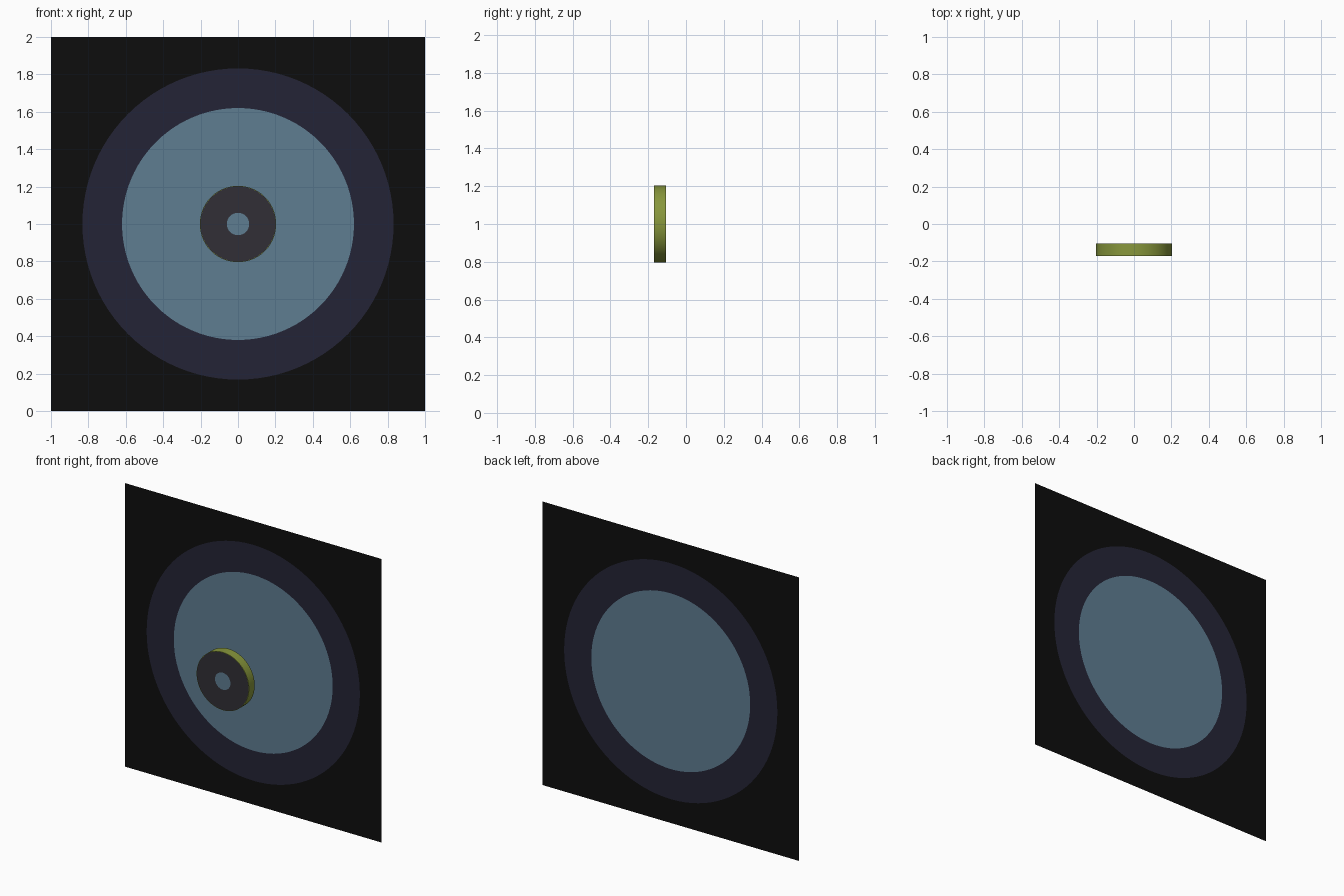
import bpy, bmesh, math

if "Cube" in bpy.data.objects:
    bpy.data.objects.remove(bpy.data.objects["Cube"])

N = 96          # segments of the round shapes (multiple of 8 so square corners are hit)
CZ = 1.0        # height of the common centre


def material(name, rgb):
    m = bpy.data.materials.new(name)
    lin = [(c / 255 / 12.92) if c / 255 <= 0.04045 else ((c / 255 + 0.055) / 1.055) ** 2.4 for c in rgb]
    m.diffuse_color = (*lin, 1)
    m.use_nodes = True
    m.node_tree.nodes["Principled BSDF"].inputs["Base Color"].default_value = m.diffuse_color
    return m


black = material("black", (13, 13, 13))
navy = material("dark navy", (36, 36, 54))
blue = material("slate blue", (94, 125, 145))
grey = material("charcoal", (49, 47, 54))
olive = material("olive green", (136, 151, 60))


def loop(bm, radius, y, square=False):
    """Ring of vertices in the xz plane; optionally pushed out to a square."""
    verts = []
    for i in range(N):
        a = 2 * math.pi * i / N
        c, s = math.cos(a), math.sin(a)
        k = radius / max(abs(c), abs(s)) if square else radius
        verts.append(bm.verts.new((c * k, y, CZ + s * k)))
    return verts


def bridge(bm, a, b, mat):
    for i in range(N):
        j = (i + 1) % N
        f = bm.faces.new((a[i], a[j], b[j], b[i]))
        f.material_index = mat


def finish(bm, name, mats):
    me = bpy.data.meshes.new(name)
    bm.to_mesh(me)
    bm.free()
    for m in mats:
        me.materials.append(m)
    ob = bpy.data.objects.new(name, me)
    bpy.context.collection.objects.link(ob)
    return ob


# Flat square panel with painted disc and ring
bm = bmesh.new()
inner = loop(bm, 0.62, 0.17)
ring = loop(bm, 0.832, 0.17)
edge = loop(bm, 1.0, 0.17, square=True)
bm.faces.new(inner).material_index = 0
bridge(bm, ring, inner, 1)
bridge(bm, edge, ring, 2)
for f in bm.faces:
    f.normal_update()
    if f.normal.y > 0:
        f.normal_flip()
finish(bm, "square_panel", [blue, navy, black])

# Thick hub disc in front: olive rim, charcoal caps, painted blue centre dot
bm = bmesh.new()
steps = [(0.06, -0.17), (0.201, -0.17), (0.204, -0.17),
         (0.204, -0.105), (0.201, -0.105), (0.06, -0.105)]
loops = [loop(bm, r, y) for r, y in steps]
for k, mat in enumerate([1, 2, 2, 2, 1]):
    bridge(bm, loops[k], loops[k + 1], mat)
bm.faces.new(loops[0]).material_index = 0
bm.faces.new(loops[-1]).material_index = 0
bmesh.ops.recalc_face_normals(bm, faces=bm.faces)
hub = finish(bm, "hub_disc", [blue, grey, olive])
bpy.context.view_layer.objects.active = hub
hub.select_set(True)
bpy.ops.object.shade_smooth_by_angle(angle=math.radians(40))
